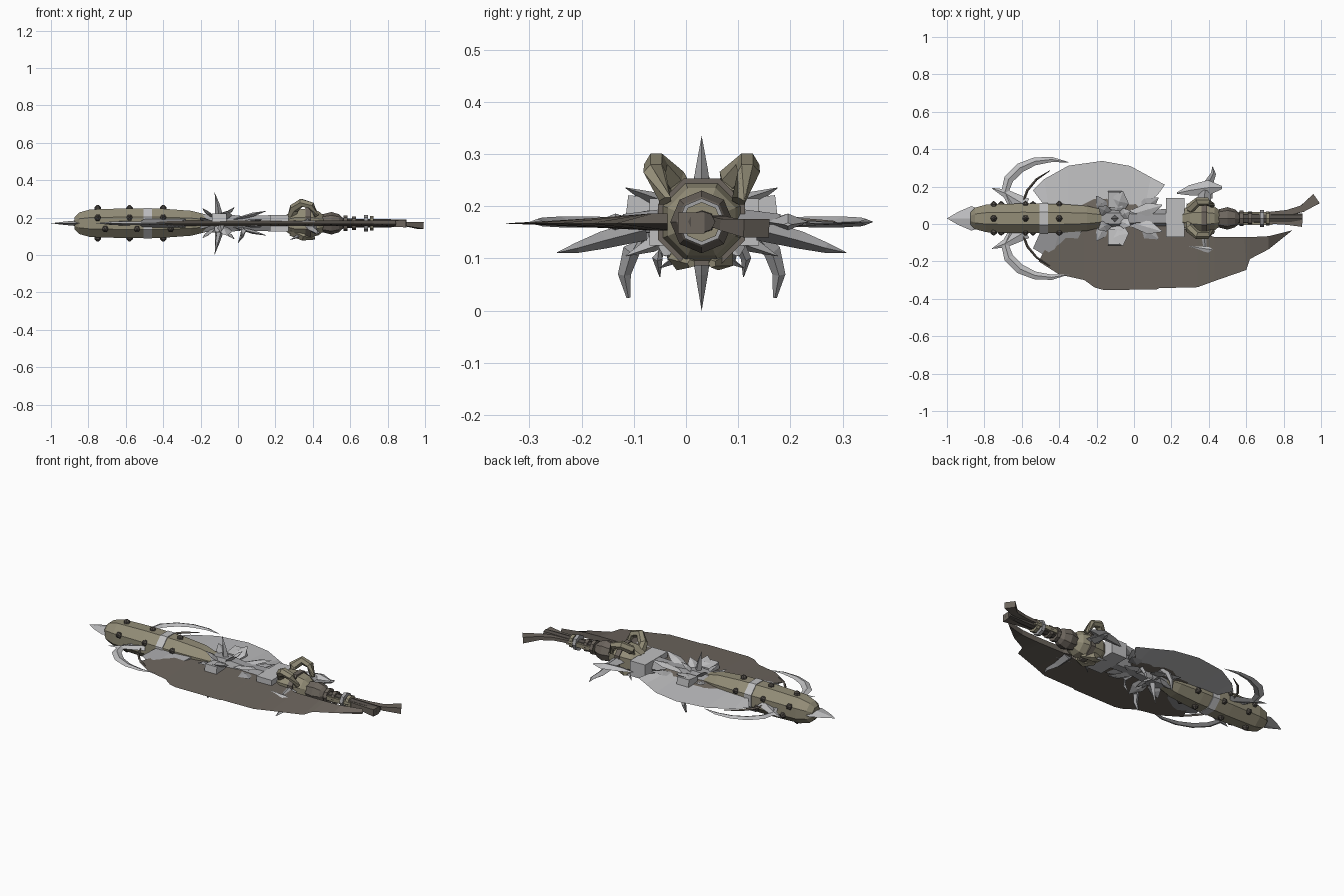
import bpy, bmesh, math
from mathutils import Vector

CY, CZ = 0.03, 0.17          # long axis of the weapon


def material(name, rgb):
    m = bpy.data.materials.new(name)
    m.diffuse_color = (*rgb, 1)
    return m


KHAKI = material("khaki bone", (0.29, 0.265, 0.185))
STEEL = material("light steel", (0.52, 0.52, 0.53))
GREY = material("mid grey steel", (0.36, 0.36, 0.37))
BROWN = material("brown iron", (0.15, 0.13, 0.11))
DARK = material("dark leather", (0.085, 0.075, 0.065))


def finish(name, bm, mat):
    bmesh.ops.recalc_face_normals(bm, faces=bm.faces)
    me = bpy.data.meshes.new(name)
    bm.to_mesh(me)
    bm.free()
    me.materials.append(mat)
    ob = bpy.data.objects.new(name, me)
    bpy.context.collection.objects.link(ob)
    return ob


def loft(name, path, radii, n, mat, wide=1.0, tall=1.0, turn=0.0):
    """Tapered n-sided tube along a path; wide is sideways, tall is up."""
    bm = bmesh.new()
    pts = [Vector(p) for p in path]
    rings = []
    for i, p in enumerate(pts):
        t = (pts[min(i + 1, len(pts) - 1)] - pts[max(i - 1, 0)]).normalized()
        ref = Vector((0, 0, 1)) if abs(t.z) < 0.8 else Vector((0, 1, 0))
        side = t.cross(ref).normalized()
        up = side.cross(t)
        rings.append([bm.verts.new(p + radii[i] * (
            side * wide * math.cos(turn + 2 * math.pi * k / n)
            + up * tall * math.sin(turn + 2 * math.pi * k / n))) for k in range(n)])
    for a, b in zip(rings, rings[1:]):
        for k in range(n):
            bm.faces.new((a[k], a[(k + 1) % n], b[(k + 1) % n], b[k]))
    bm.faces.new(rings[0])
    bm.faces.new(rings[-1])
    bmesh.ops.remove_doubles(bm, verts=bm.verts, dist=0.0005)
    return finish(name, bm, mat)


def axial(name, profile, n, mat, **kw):
    """Solid along the long axis from (x, radius) pairs."""
    return loft(name, [(x, CY, CZ) for x, r in profile], [r for x, r in profile], n, mat, **kw)


def blade(name, inner, outer, thick, mat):
    """Wedge blade: thick along the inner edge, sharp along the outer."""
    bm = bmesh.new()
    rows = []
    for (xa, ya), (xb, yb) in zip(inner, outer):
        rows.append([bm.verts.new((xa, ya, CZ + thick)), bm.verts.new((xb, yb, CZ - 0.003)),
                     bm.verts.new((xa, ya, CZ - thick))])
    for a, b in zip(rows, rows[1:]):
        for k in range(3):
            bm.faces.new((a[k], a[(k + 1) % 3], b[(k + 1) % 3], b[k]))
    bm.faces.new(rows[0])
    bm.faces.new(rows[-1])
    return finish(name, bm, mat)


def flip(path, y=False, z=False):
    return [(p[0], 2 * CY - p[1] if y else p[1], 2 * CZ - p[2] if z else p[2]) for p in path]


def both(name, path, *args, **kw):
    loft(name + "_back", path, *args, **kw)
    loft(name + "_front", flip(path, y=True), *args, **kw)


def box(name, lo, hi, mat):
    bm = bmesh.new()
    bmesh.ops.create_cube(bm, size=1)
    for v in bm.verts:
        v.co = [(a + b) / 2 + c * (b - a) for a, b, c in zip(lo, hi, v.co)]
    return finish(name, bm, mat)


# Club head, its band and the flat tip
OCT = math.pi / 8
axial("head", [(-0.875, 0.035), (-0.85, 0.062), (-0.79, 0.08), (-0.6, 0.086), (-0.4, 0.084),
               (-0.25, 0.072), (-0.17, 0.05)], 8, KHAKI, turn=OCT)
axial("head_band", [(-0.505, 0.089), (-0.46, 0.089)], 8, STEEL, turn=OCT)
axial("tip", [(-1.0, 0.0), (-0.94, 0.035), (-0.87, 0.065), (-0.82, 0.05)], 4, STEEL, tall=0.22)

# Studs in six rows round the head
for x in (-0.75, -0.58, -0.4):
    for deg in (90, 22, -22, -90, 158, 202):
        d = Vector((0, math.cos(math.radians(deg)), math.sin(math.radians(deg))))
        c = Vector((x + (0.04 if deg in (-22, 202) else 0), CY, CZ))
        loft("stud", [c + d * 0.07, c + d * 0.086, c + d * 0.098], [0.019, 0.017, 0.004], 6, DARK)

# Large dark blade with a ragged edge
blade("dark_blade",
      [(-0.42, -0.03), (-0.38, -0.02), (-0.27, 0.0), (-0.21, 0.0), (-0.16, 0.0), (0.13, 0.0),
       (0.14, 0.0), (0.34, -0.04), (0.43, -0.07), (0.59, -0.07), (0.62, -0.07), (0.72, -0.065), (0.84, -0.035)],
      [(-0.51, -0.2), (-0.40, -0.27), (-0.265, -0.30), (-0.21, -0.34), (-0.16, -0.353), (0.12, -0.35),
       (0.135, -0.343), (0.34, -0.338), (0.43, -0.305), (0.60, -0.246), (0.62, -0.187), (0.72, -0.135),
       (0.845, -0.035)], 0.016, BROWN)

# Light blade on the back, with a dark plate at its root
blade("light_blade",
      [(-0.48, 0.1), (-0.45, 0.06), (-0.35, 0.05), (-0.17, 0.05), (-0.02, 0.05), (0.06, 0.1), (0.13, 0.16)],
      [(-0.54, 0.18), (-0.48, 0.24), (-0.35, 0.312), (-0.17, 0.337), (-0.02, 0.31), (0.09, 0.25), (0.165, 0.21)],
      0.014, STEEL)
blade("root_plate", [(-0.3, 0.05), (-0.15, 0.05), (0.0, 0.05), (0.08, 0.07)],
      [(-0.27, 0.16), (-0.14, 0.21), (-0.06, 0.17), (0.1, 0.15)], 0.022, BROWN)
blade("front_plate", [(-0.5, -0.04), (-0.4, -0.04), (-0.28, -0.04)],
      [(-0.54, -0.13), (-0.44, -0.19), (-0.32, -0.12)], 0.024, GREY)

# Crescents, their barbs and thin tendrils beside the head
both("crescent", [(-0.66, 0.1, CZ), (-0.69, 0.17, CZ), (-0.67, 0.24, CZ), (-0.61, 0.3, CZ),
                  (-0.53, 0.335, CZ), (-0.44, 0.345, CZ), (-0.35, 0.33, CZ)],
     [0.012, 0.02, 0.026, 0.026, 0.021, 0.014, 0.001], 4, STEEL, tall=0.4)
both("crescent_barb", [(-0.76, 0.192, CZ), (-0.69, 0.165, CZ), (-0.58, 0.1, CZ)],
     [0.001, 0.022, 0.04], 4, STEEL, tall=0.35)
both("tendril", [(-0.6, 0.1, CZ), (-0.57, 0.18, CZ), (-0.52, 0.24, CZ), (-0.45, 0.285, CZ)],
     [0.006, 0.007, 0.006, 0.002], 4, BROWN)

# Neck between head and guard
axial("neck", [(-0.2, 0.052), (-0.1, 0.06), (0.02, 0.045), (0.18, 0.05)], 6, GREY)

# Shards bursting from the neck: base, tip, width
SHARDS = [((-0.1, 0.05, 0.18), (-0.06, 0.175, 0.235), 0.05), ((-0.12, 0.05, 0.19), (-0.19, 0.09, 0.25), 0.03),
          ((-0.02, 0.05, 0.19), (0.15, 0.1, 0.235), 0.035), ((0.0, 0.05, 0.17), (0.13, 0.14, 0.19), 0.04),
          ((-0.08, 0.04, 0.2), (-0.02, 0.07, 0.255), 0.03), ((-0.14, 0.05, 0.17), (-0.2, 0.15, 0.2), 0.03)]
for i, (a, b, w) in enumerate(SHARDS):
    mid = tuple(Vector(a).lerp(Vector(b), 0.6))
    for low in (False, True):
        both("neck_shard", flip([a, mid, b], z=low), [w * 0.6, w, 0.003], 4,
             STEEL if i % 2 == 0 else GREY, tall=0.3)
both("shard_plate", [(-0.1, 0.09, 0.19), (-0.1, 0.173, 0.2)], [0.055, 0.055], 4, STEEL,
     tall=0.55, turn=math.pi / 4)

# Vertical spikes and curved claws
for low in (False, True):
    loft("vertical_spike", flip([(-0.1, CY, 0.2), (-0.11, CY, 0.27), (-0.125, CY, 0.335 if not low else 0.34)],
                                z=low), [0.022, 0.012, 0.0], 4, GREY)
both("claw", [(-0.09, 0.06, 0.14), (-0.09, 0.13, 0.145), (-0.1, 0.165, 0.115),
              (-0.11, 0.178, 0.07), (-0.12, 0.17, 0.025)], [0.02, 0.02, 0.018, 0.013, 0.004], 5, GREY)
both("small_claw", [(0.02, 0.05, 0.14), (0.03, 0.1, 0.13), (0.02, 0.115, 0.1), (0.0, 0.11, 0.065)],
     [0.014, 0.014, 0.01, 0.001], 4, GREY)

# Block and khaki hub of the guard
box("guard_block", (0.17, -0.07, 0.125), (0.27, 0.14, 0.215), STEEL)
axial("guard_hub", [(0.26, 0.05), (0.3, 0.078), (0.37, 0.085), (0.43, 0.07), (0.47, 0.035)], 8, KHAKI, turn=OCT)
axial("hub_ring", [(0.36, 0.09), (0.39, 0.09)], 8, BROWN, turn=OCT)

# Curled khaki horns above the hub, and small spikes below
both("hub_horn", [(0.29, 0.055, 0.2), (0.3, 0.085, 0.25), (0.34, 0.118, 0.28), (0.39, 0.12, 0.265),
                  (0.42, 0.1, 0.21)], [0.026, 0.026, 0.024, 0.022, 0.014], 6, KHAKI)
both("hub_root", [(0.29, 0.05, 0.13), (0.35, 0.07, 0.1), (0.41, 0.05, 0.09)], [0.03, 0.025, 0.008], 5, KHAKI)
both("hub_thorn", [(0.34, 0.06, 0.11), (0.28, 0.11, 0.082)], [0.014, 0.001], 4, GREY)

# Side wings and drooping spikes of the guard
both("guard_wing", [(0.23, 0.165, 0.165), (0.3, 0.18, 0.17), (0.4, 0.195, 0.17), (0.47, 0.195, 0.165)],
     [0.004, 0.028, 0.04, 0.008], 4, STEEL, tall=0.4)
both("wing_arm", [(0.37, 0.08, 0.175), (0.38, 0.18, 0.17)], [0.045, 0.03], 4, GREY, tall=0.5)
both("guard_spike", [(0.39, 0.14, 0.155), (0.4, 0.22, 0.135), (0.425, 0.27, 0.12), (0.42, 0.307, 0.111)],
     [0.03, 0.024, 0.014, 0.001], 4, GREY, tall=0.7)

# Round knob, grip and collars
axial("knob", [(0.43, 0.025), (0.45, 0.048), (0.5, 0.06), (0.54, 0.048), (0.565, 0.025)], 8, BROWN)
axial("grip", [(0.55, 0.032), (0.68, 0.028), (0.9, 0.026)], 8, DARK, tall=0.8)
for x, r, m in ((0.575, 0.042, BROWN), (0.62, 0.036, BROWN), (0.685, 0.045, GREY), (0.715, 0.038, KHAKI)):
    axial("grip_collar", [(x - 0.01, r), (x + 0.01, r)], 8, m)
box("grip_rail", (0.56, -0.005, 0.158), (0.74, 0.065, 0.182), KHAKI)

# Forked pommel: straight lower prong and a flared curved prong
loft("pommel_prong", [(0.72, 0.02, 0.17), (0.82, 0.015, 0.168), (0.9, 0.01, 0.168)],
     [0.026, 0.028, 0.036], 4, BROWN, tall=0.8, turn=math.pi / 4)
loft("pommel_curve", [(0.72, 0.05, 0.175), (0.82, 0.06, 0.172), (0.9, 0.082, 0.165), (0.975, 0.135, 0.158)],
     [0.02, 0.022, 0.026, 0.042], 4, BROWN, tall=0.6, turn=math.pi / 4)
